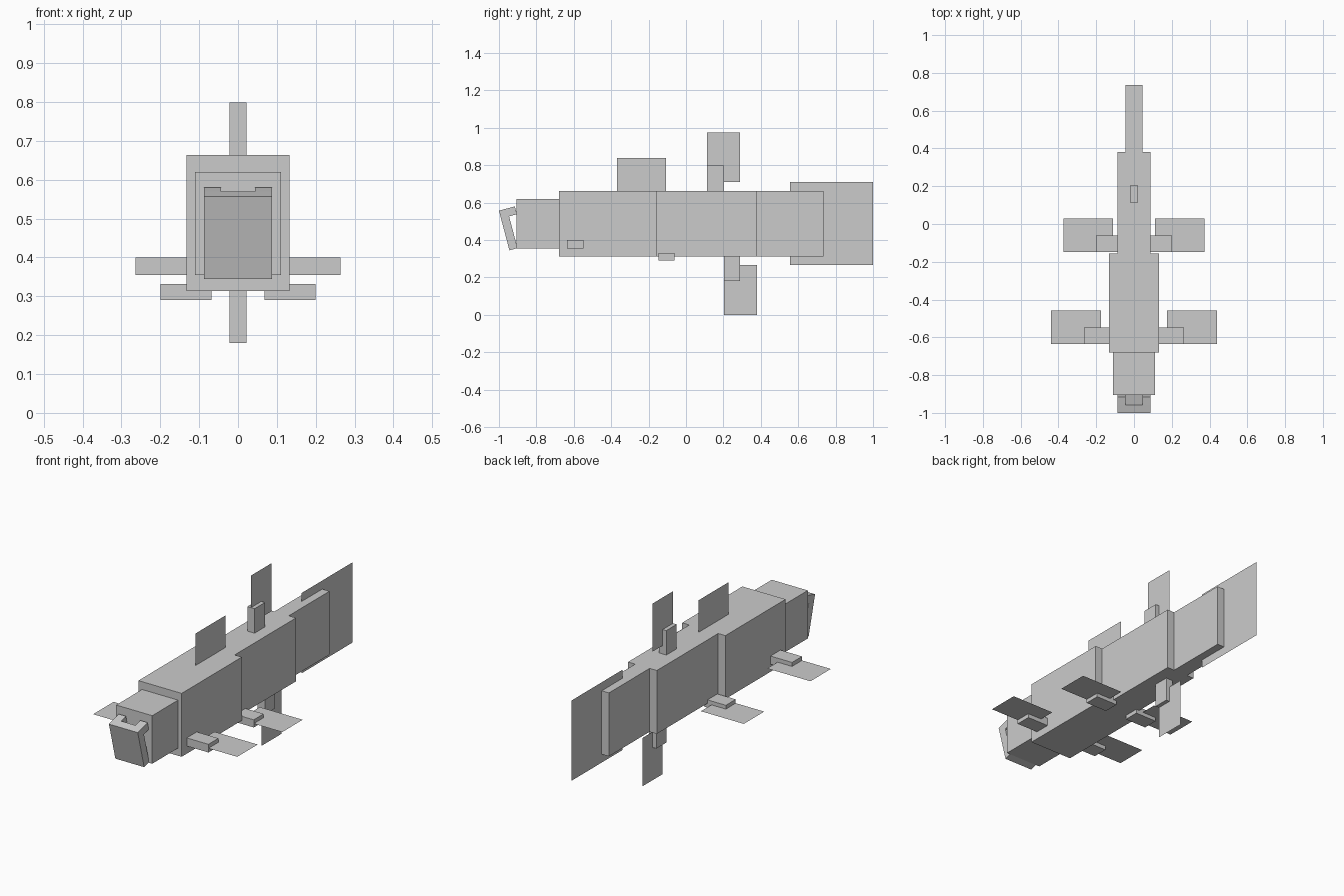
import bpy
import bmesh
from mathutils import Vector

if "Cube" in bpy.data.objects:
    bpy.data.objects.remove(bpy.data.objects["Cube"])

grey = bpy.data.materials.new("plain_grey")
grey.diffuse_color = (0.6, 0.6, 0.6, 1)
grey.use_nodes = True
grey.node_tree.nodes["Principled BSDF"].inputs["Base Color"].default_value = grey.diffuse_color


def finish(name, bm):
    mesh = bpy.data.meshes.new(name)
    bm.to_mesh(mesh)
    bm.free()
    mesh.materials.append(grey)
    obj = bpy.data.objects.new(name, mesh)
    bpy.context.collection.objects.link(obj)
    return obj


def box(name, x, y, z):
    """Box between the (low, high) pairs on each axis."""
    bm = bmesh.new()
    bmesh.ops.create_cube(bm, size=1)
    for v in bm.verts:
        v.co = Vector([(r[0] + r[1]) / 2 + c * (r[1] - r[0])
                       for c, r in zip(v.co, (x, y, z))])
    return finish(name, bm)


def upright_fin(name, y, z):
    """Paper-thin fin standing on the centre line."""
    bm = bmesh.new()
    bm.faces.new([bm.verts.new((0, a, b)) for a, b in
                  ((y[0], z[0]), (y[1], z[0]), (y[1], z[1]), (y[0], z[1]))])
    return finish(name, bm)


def flat_fin(name, x, y, z):
    """Paper-thin horizontal fin."""
    bm = bmesh.new()
    bm.faces.new([bm.verts.new((a, b, z)) for a, b in
                  ((x[0], y[0]), (x[1], y[0]), (x[1], y[1]), (x[0], y[1]))])
    return finish(name, bm)


def extrude_profile(name, x, points):
    """Prism from a (y, z) outline swept across x."""
    bm = bmesh.new()
    face = bm.faces.new([bm.verts.new((x[0], y, z)) for y, z in points])
    swept = bmesh.ops.extrude_face_region(bm, geom=[face])["geom"]
    bmesh.ops.translate(bm, vec=(x[1] - x[0], 0, 0),
                        verts=[g for g in swept if isinstance(g, bmesh.types.BMVert)])
    bmesh.ops.recalc_face_normals(bm, faces=bm.faces)
    return finish(name, bm)


# Body, stepping narrower toward the tail
body_z = (0.313, 0.663)
box("head", (-0.11, 0.11), (-0.905, -0.68), (0.355, 0.62))
box("front_body", (-0.132, 0.132), (-0.68, -0.155), body_z)
box("middle_body", (-0.088, 0.088), (-0.155, 0.38), body_z)
box("tail_body", (-0.044, 0.044), (0.38, 0.735), body_z)

# Tilted jaw plate with two prongs reaching back to the head
extrude_profile("jaw_plate", (-0.088, 0.088),
                [(-1.0, 0.557), (-0.944, 0.345), (-0.901, 0.357), (-0.957, 0.569)])
for side, name in ((-1, "left"), (1, "right")):
    extrude_profile(name + "_jaw_prong", sorted((side * 0.044, side * 0.088)),
                    [(-0.957, 0.569), (-0.946, 0.527), (-0.904, 0.538), (-0.915, 0.58)])

    # Paired fins on short stubs
    def span(a, b):
        return sorted((side * a, side * b))
    box(name + "_front_stub", span(0.132, 0.264), (-0.635, -0.548), (0.355, 0.4))
    flat_fin(name + "_front_fin", span(0.176, 0.44), (-0.635, -0.457), 0.378)
    box(name + "_rear_stub", span(0.068, 0.2), (-0.148, -0.062), (0.29, 0.332))
    flat_fin(name + "_rear_fin", span(0.112, 0.374), (-0.148, 0.03), 0.311)

# Centre-line fins and their stubs
upright_fin("back_fin", (-0.37, -0.107), (0.663, 0.84))
box("upper_stub", (-0.022, 0.022), (0.113, 0.203), (0.663, 0.798))
upright_fin("upper_fin", (0.113, 0.29), (0.71, 0.975))
box("lower_stub", (-0.022, 0.022), (0.203, 0.29), (0.18, 0.313))
upright_fin("lower_fin", (0.203, 0.38), (0.0, 0.267))
upright_fin("tail_fin", (0.555, 1.0), (0.267, 0.71))
